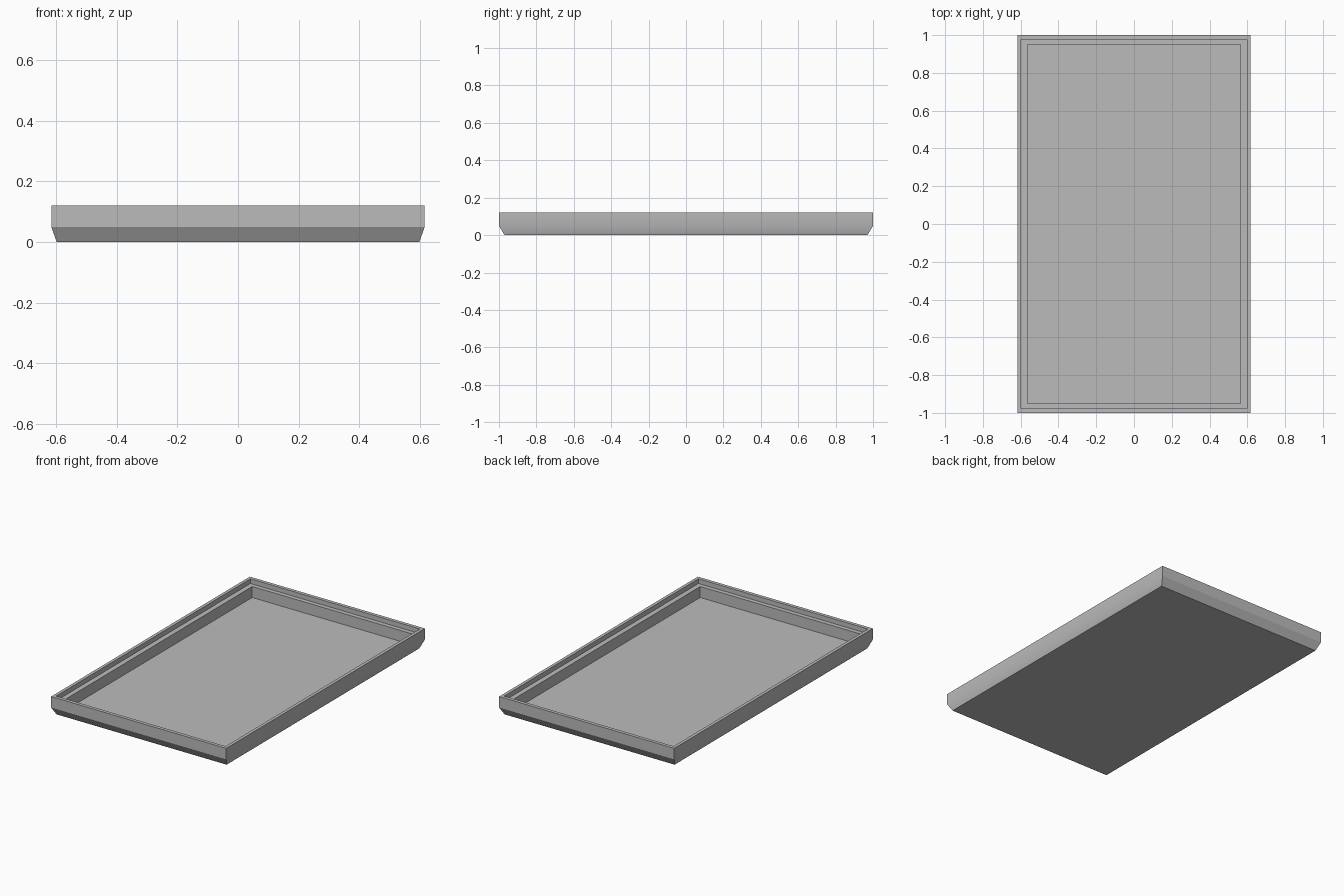
import bpy
import bmesh
import math

cube = bpy.data.objects.get("Cube")
if cube:
    bpy.data.objects.remove(cube, do_unlink=True)

# Single grey finish
grey = bpy.data.materials.new("plain grey")
grey.use_nodes = True
color = (0.5, 0.5, 0.5, 1.0)
grey.diffuse_color = color
grey.node_tree.nodes["Principled BSDF"].inputs["Base Color"].default_value = color

HALF_X, HALF_Y, HEIGHT = 0.617, 1.0, 0.12

# Wall section from underside to floor: inset in x, inset in y, height
section = [
    (0.018, 0.03, 0.0),           # underside
    (0.0, 0.0, 0.05),             # top of chamfer
    (0.0, 0.0, HEIGHT),           # outer rim
    (0.02, 0.022, HEIGHT),        # inner rim
    (0.02, 0.022, 0.09),          # ledge outer edge
    (0.052, 0.05, 0.09),          # ledge inner edge
    (0.052, 0.05, 0.02),          # floor
]


def ring(bm, inset_x, inset_y, z):
    x, y = HALF_X - inset_x, HALF_Y - inset_y
    return [bm.verts.new((sx * x, sy * y, z))
            for sx, sy in ((-1, -1), (1, -1), (1, 1), (-1, 1))]


# Tray: bridge the rectangular rings and cap both ends
bm = bmesh.new()
rings = [ring(bm, *step) for step in section]
for low, high in zip(rings, rings[1:]):
    for i in range(4):
        j = (i + 1) % 4
        bm.faces.new((low[i], low[j], high[j], high[i]))
bm.faces.new(reversed(rings[0]))
bm.faces.new(rings[-1])
bmesh.ops.recalc_face_normals(bm, faces=bm.faces)

mesh = bpy.data.meshes.new("tray")
bm.to_mesh(mesh)
bm.free()
mesh.materials.append(grey)
tray = bpy.data.objects.new("tray", mesh)
bpy.context.collection.objects.link(tray)

# Soft long-side chamfers, crisp everywhere else
bpy.ops.object.select_all(action="DESELECT")
tray.select_set(True)
bpy.context.view_layer.objects.active = tray
bpy.ops.object.shade_smooth_by_angle(angle=math.radians(30))
